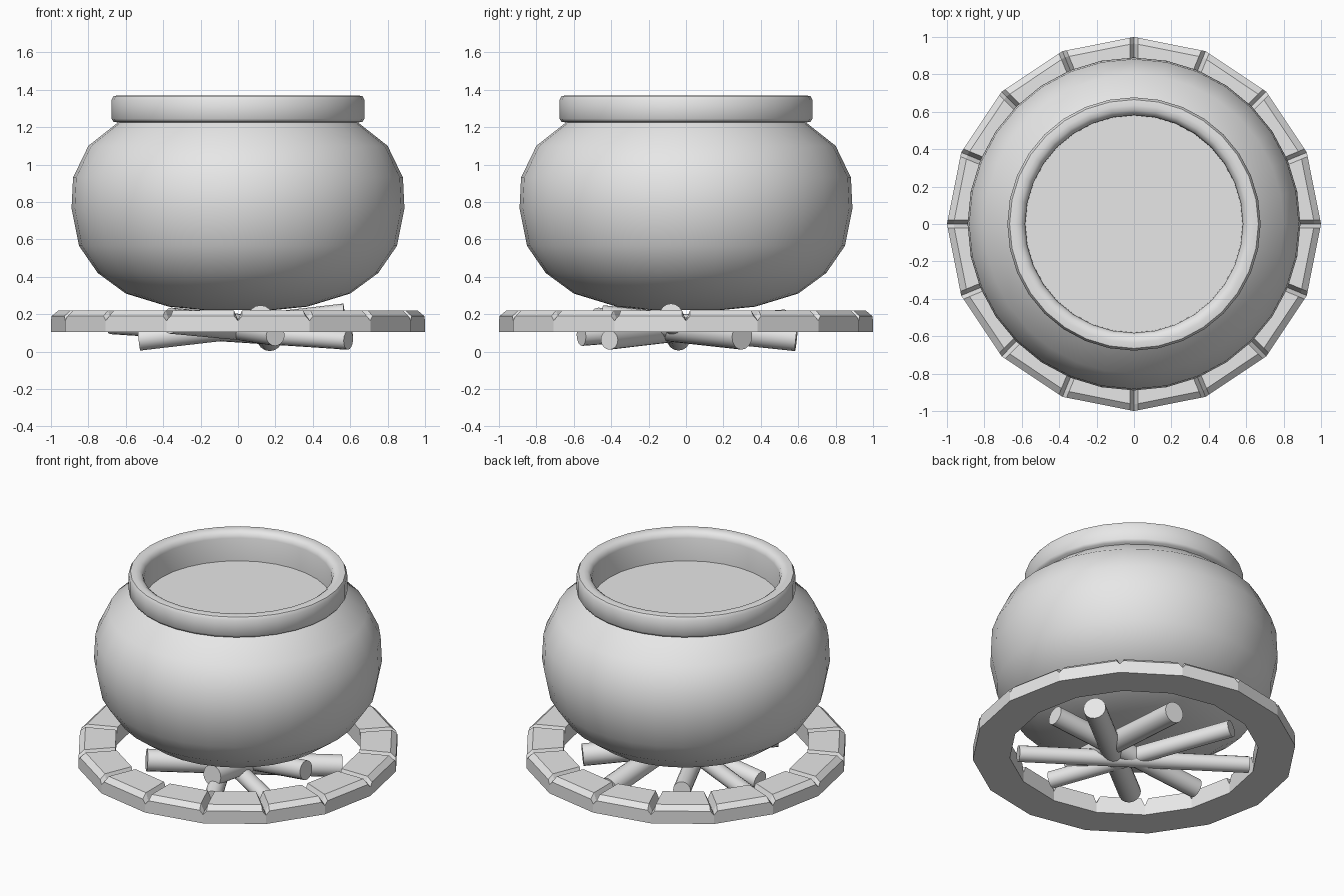
import bpy, bmesh, math
from mathutils import Vector

if "Cube" in bpy.data.objects:
    bpy.data.objects.remove(bpy.data.objects["Cube"])

grey = bpy.data.materials.new("plain_grey")
grey.diffuse_color = (0.8, 0.8, 0.8, 1)
grey.use_nodes = True
grey.node_tree.nodes["Principled BSDF"].inputs["Base Color"].default_value = grey.diffuse_color


def make(name, bm, smooth=None):
    bmesh.ops.recalc_face_normals(bm, faces=bm.faces)
    me = bpy.data.meshes.new(name)
    bm.to_mesh(me)
    bm.free()
    me.materials.append(grey)
    ob = bpy.data.objects.new(name, me)
    bpy.context.collection.objects.link(ob)
    if smooth:
        bpy.ops.object.select_all(action='DESELECT')
        ob.select_set(True)
        bpy.context.view_layer.objects.active = ob
        bpy.ops.object.shade_smooth_by_angle(angle=math.radians(smooth))
    return ob


def bridge(bm, rings, closed):
    # join neighbouring loops of vertices with quads
    n = len(rings[0])
    for a, b in zip(rings, rings[1:] + rings[:1] if closed else rings[1:]):
        for i in range(n):
            j = (i + 1) % n
            bm.faces.new((a[i], a[j], b[j], b[i]))


def lathe(name, profile, n, smooth, closed=False):
    bm = bmesh.new()
    rings = [[bm.verts.new((r * math.cos(2 * math.pi * i / n),
                            r * math.sin(2 * math.pi * i / n), z))
              for i in range(n)] for r, z in profile]
    bridge(bm, rings, closed)
    if not closed:
        bm.faces.new(rings[0])
    return make(name, bm, smooth)


# Round pot body
lathe("pot_body", [(0.19, 0.222), (0.37, 0.24), (0.60, 0.31), (0.75, 0.42),
                   (0.85, 0.565), (0.89, 0.765), (0.882, 0.93),
                   (0.80, 1.10), (0.635, 1.23)], 32, 50)

# Thick rounded rim, open in the middle
lathe("pot_rim", [(0.58, 1.16), (0.64, 1.225), (0.665, 1.228), (0.677, 1.245),
                  (0.677, 1.345), (0.665, 1.366), (0.635, 1.37), (0.61, 1.365),
                  (0.59, 1.35), (0.582, 1.325)], 32, 50, closed=True)

# Liquid surface inside the pot
bm = bmesh.new()
bmesh.ops.create_circle(bm, cap_ends=True, segments=32, radius=0.60)
bmesh.ops.translate(bm, verts=bm.verts, vec=(0, 0, 1.17))
make("liquid_surface", bm)

# Ring of 16 stones: V-shaped grooves at every corner
bm = bmesh.new()
block = [(0.77, 0.105), (0.77, 0.22), (0.965, 0.22), (1.0, 0.19), (1.0, 0.105)]
groove = [(0.77, 0.105), (0.77, 0.17), (0.965, 0.17), (1.0, 0.165), (1.0, 0.105)]
sections = []
for k in range(16):
    a = 2 * math.pi * k / 16
    out = Vector((math.cos(a), math.sin(a), 0))
    side = Vector((-math.sin(a), math.cos(a), 0))
    for shift, prof in ((-0.022, block), (0, groove), (0.022, block)):
        # slide along the straight polygon sides
        drop = abs(shift) * math.tan(math.pi / 16)
        sections.append([bm.verts.new(out * (r - drop) + side * shift + Vector((0, 0, z)))
                         for r, z in prof])
bridge(bm, sections, True)
make("stone_ring", bm)

# Crossed logs: low end, raised end, radius
logs = [((-0.53, -0.04, 0.067), (0.57, -0.08, 0.195), 0.062),
        ((0.59, -0.41, 0.062), (-0.68, 0.29, 0.145), 0.052),
        ((0.20, -0.56, 0.085), (-0.34, 0.53, 0.17), 0.055),
        ((0.57, 0.30, 0.080), (-0.36, -0.47, 0.165), 0.070),
        ((0.17, 0.59, 0.070), (0.12, -0.45, 0.18), 0.068)]
for i, (p, q, r) in enumerate(logs):
    p, q = Vector(p), Vector(q)
    bm = bmesh.new()
    bmesh.ops.create_cone(bm, cap_ends=True, segments=16, radius1=r, radius2=r,
                          depth=(q - p).length)
    rot = (q - p).to_track_quat('Z', 'Y').to_matrix().to_4x4()
    bmesh.ops.transform(bm, matrix=rot, verts=bm.verts)
    bmesh.ops.translate(bm, verts=bm.verts, vec=(p + q) / 2)
    make(f"log_{i + 1}", bm, 40)
